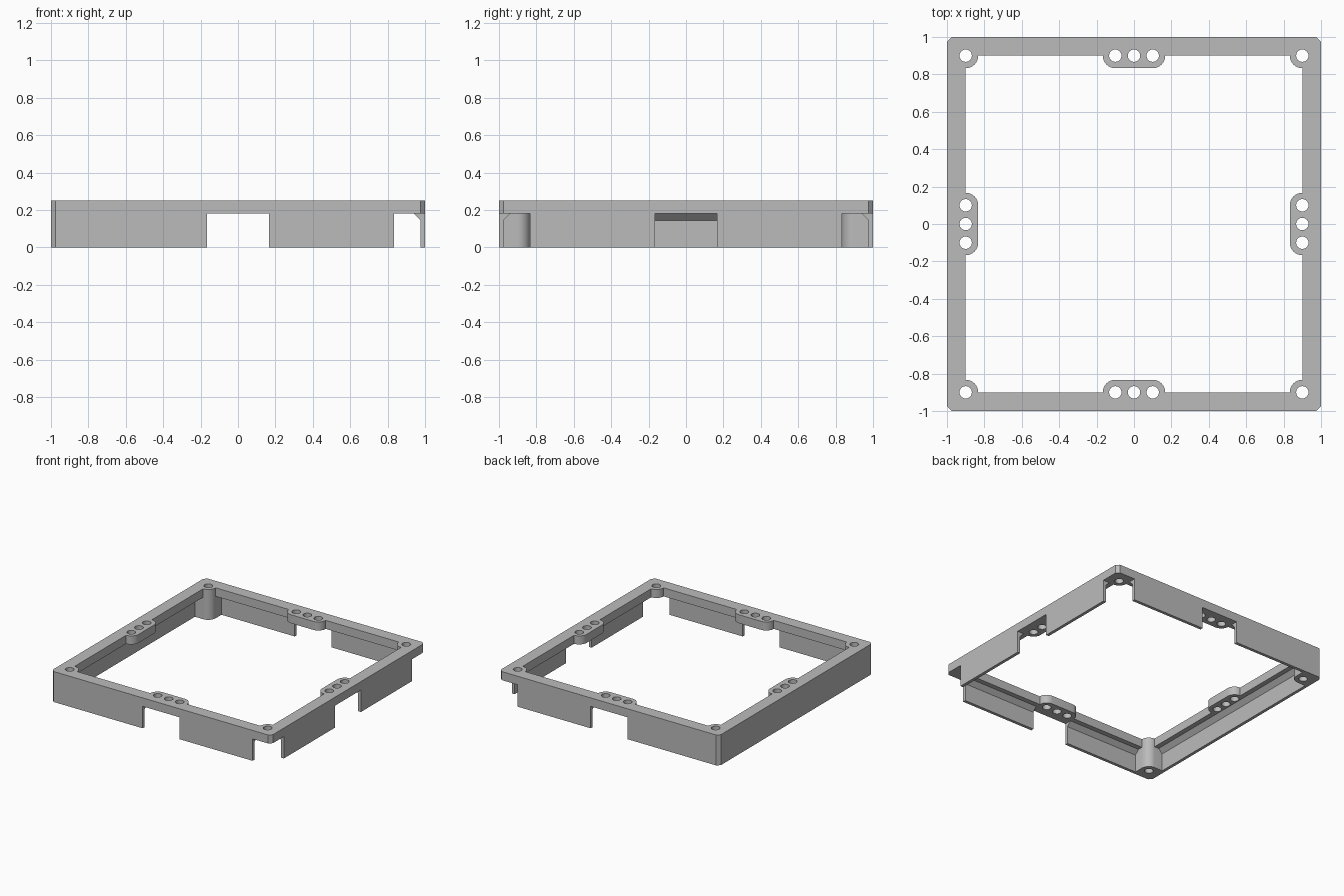
import bpy, bmesh, math
from mathutils import Matrix, Vector

if "Cube" in bpy.data.objects:
    bpy.data.objects.remove(bpy.data.objects["Cube"])

INNER = 0.9       # inner edge of the rim, and hole centres
BOSS = 0.067      # boss radius
HOLE = 0.033      # screw hole radius
CUT = 0.025       # corner chamfer and wall thickness
LEDGE = 0.18      # underside of the rim
TOP = 0.25

grey = bpy.data.materials.new("grey plastic")
grey.diffuse_color = (0.5, 0.5, 0.5, 1)
grey.use_nodes = True
grey.node_tree.nodes["Principled BSDF"].inputs["Base Color"].default_value = grey.diffuse_color


def arc(cx, cy, r, a0, a1, n=10):
    angles = [math.radians(a0 + (a1 - a0) * i / n) for i in range(n + 1)]
    return [(cx + r * math.cos(a), cy + r * math.sin(a)) for a in angles]


def circle(cx, cy):
    return arc(cx, cy, HOLE, 0, 360, 32)[:-1]


def turn(points, k):
    """Rotate plan points by k quarter turns."""
    for _ in range(k):
        points = [(-y, x) for x, y in points]
    return points


def prism(name, loops, depth, matrix=Matrix()):
    """Extrude a flat outline with optional holes."""
    bm = bmesh.new()
    for loop in loops:
        verts = [bm.verts.new((x, y, 0)) for x, y in loop]
        for a, b in zip(verts, verts[1:] + verts[:1]):
            bm.edges.new((a, b))
    bmesh.ops.triangle_fill(bm, use_beauty=True, edges=bm.edges[:], normal=(0, 0, 1))
    ext = bmesh.ops.extrude_face_region(bm, geom=bm.faces[:])["geom"]
    moved = [g for g in ext if isinstance(g, bmesh.types.BMVert)]
    bmesh.ops.translate(bm, verts=moved, vec=Vector((0, 0, depth)))
    bmesh.ops.recalc_face_normals(bm, faces=bm.faces[:])
    bm.transform(matrix)
    mesh = bpy.data.meshes.new(name)
    bm.to_mesh(mesh)
    bm.free()
    mesh.materials.append(grey)
    mesh.shade_smooth()
    mesh.set_sharp_from_angle(angle=math.radians(30))
    obj = bpy.data.objects.new(name, mesh)
    bpy.context.collection.objects.link(obj)
    return obj


# Top rim: chamfered square, inner edge with corner and middle bosses, holes
outer, inner, holes = [], [], []
for k in range(4):
    outer += turn([(-1, -1 + CUT), (-1 + CUT, -1)], k)
    inner += turn(arc(-INNER, -INNER, BOSS, 90, 0)
                  + arc(-0.1, -INNER, BOSS, 180, 90)
                  + arc(0.1, -INNER, BOSS, 90, 0), k)
    for x in (-INNER, -0.1, 0, 0.1):
        holes.append(turn(circle(x, -INNER), k))
prism("top_rim", [outer, inner] + holes, TOP - LEDGE,
      Matrix.Translation((0, 0, LEDGE)))

# Two full-height corner pillars on the left side
EDGE = INNER - BOSS
pillar = ([(-1, -1 + CUT), (-1 + CUT, -1), (-EDGE, -1)]
          + arc(-INNER, -INNER, BOSS, 0, 90) + [(-1, -EDGE)])
for name, k in (("front_pillar", 0), ("back_pillar", 3)):
    prism(name, [turn(pillar, k), turn(circle(-INNER, -INNER), k)], LEDGE)

# Thin skirt walls with a sloped fillet under the rim
profile = [(-1, 0), (-1 + CUT, 0), (-1 + CUT, 0.145), (-0.94, LEDGE), (-1, LEDGE)]
along_x = Matrix(((0, 0, 1, 0), (1, 0, 0, 0), (0, 1, 0, 0), (0, 0, 0, 1)))
GAP = 0.167
split = [(-EDGE, -GAP), (GAP, EDGE)]
sides = {"front": split, "right": split, "back": split, "left": [(-EDGE, EDGE)]}
for k, (side, spans) in enumerate(sides.items()):
    for a, b in spans:
        place = (Matrix.Rotation(k * math.pi / 2, 4, 'Z')
                 @ Matrix.Translation((a, 0, 0)) @ along_x)
        prism(side + "_wall", [profile], b - a, place)
